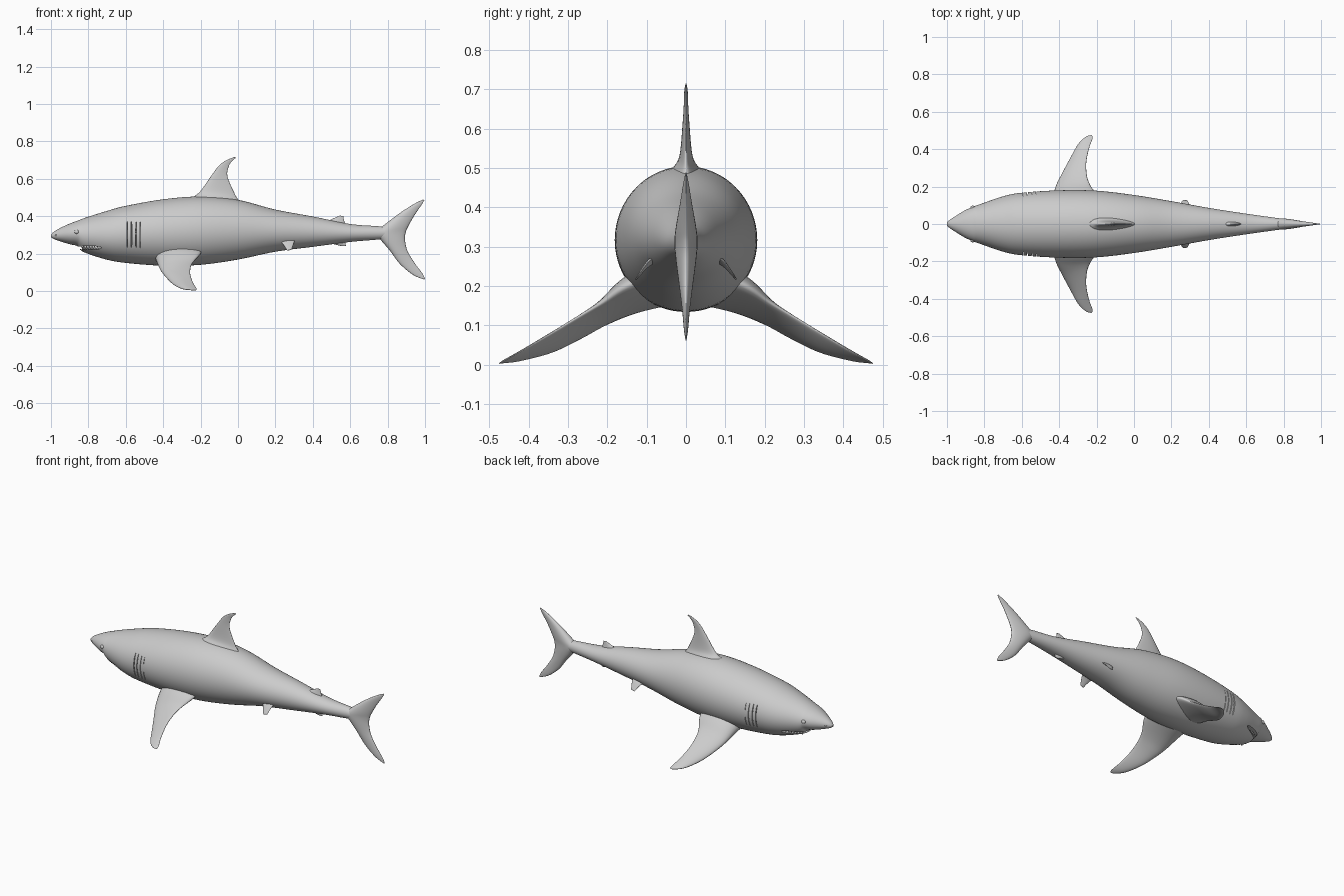
import bpy, bmesh, math
from mathutils import Vector, Matrix

if "Cube" in bpy.data.objects:
    bpy.data.objects.remove(bpy.data.objects["Cube"])


def smooth_rows(rows, n):
    """Catmull-Rom interpolation through rows of numbers."""
    out = []
    for i in range(len(rows) - 1):
        a, b, c, d = (rows[max(i - 1, 0)], rows[i], rows[i + 1], rows[min(i + 2, len(rows) - 1)])
        for k in range(n):
            t = k / n
            out.append([0.5 * (2 * q + (r - p) * t + (2 * p - 5 * q + 4 * r - s) * t * t
                               + (3 * q - p - 3 * r + s) * t ** 3)
                        for p, q, r, s in zip(a, b, c, d)])
    out.append(list(rows[-1]))
    return out


def finish(name, bm):
    bmesh.ops.recalc_face_normals(bm, faces=bm.faces)
    me = bpy.data.meshes.new(name)
    bm.to_mesh(me)
    bm.free()
    me.shade_smooth()
    ob = bpy.data.objects.new(name, me)
    bpy.context.collection.objects.link(ob)
    return ob


def loft(name, rings):
    bm = bmesh.new()
    vs = [[bm.verts.new(p) for p in r] for r in rings]
    for a, b in zip(vs, vs[1:]):
        for i in range(len(a)):
            j = (i + 1) % len(a)
            bm.faces.new((a[i], a[j], b[j], b[i]))
    bm.faces.new(vs[0])
    bm.faces.new(vs[-1])
    return finish(name, bm)


def fin(name, rows, normal=(0, 1, 0), side=1, seg=28):
    """Rows: leading edge xyz, trailing edge xyz, half thickness."""
    n = Vector(normal).normalized()
    rings = []
    for r in smooth_rows(rows, 6):
        lead, trail, h = Vector(r[:3]), Vector(r[3:6]), max(r[6], 0.0008)
        ring = []
        for i in range(seg):
            a = math.tau * i / seg
            p = lead.lerp(trail, (1 - math.cos(a)) / 2)
            p += n * h * math.sin(a) * (1 + 0.35 * math.cos(a))
            ring.append((p.x, p.y * side, p.z))
        rings.append(ring)
    return loft(name, rings)


def flat_fin(name, rows):
    return fin(name, [(a, 0, b, c, 0, d, h) for a, b, c, d, h in rows])


def ellipsoid(bm, loc, radii, u=20, v=14):
    m = Matrix.Translation(loc) @ Matrix.Diagonal((*radii, 1))
    bmesh.ops.create_uvsphere(bm, u_segments=u, v_segments=v, radius=1, matrix=m)


# Body: x, top z, bottom z, half width
body_rows = [(-1, .300, .288, .008), (-.985, .316, .278, .022), (-.95, .337, .265, .045),
             (-.90, .360, .250, .075), (-.86, .375, .240, .092), (-.84, .383, .217, .100),
             (-.80, .397, .198, .114), (-.70, .428, .167, .148), (-.60, .455, .150, .167),
             (-.40, .490, .135, .180), (-.20, .505, .140, .178), (0, .487, .168, .155),
             (.20, .435, .210, .122), (.40, .398, .236, .086), (.60, .358, .262, .055),
             (.75, .346, .275, .034), (.85, .335, .285, .020), (.885, .320, .295, .008)]
rings = []
for x, zt, zb, w in smooth_rows(body_rows, 6):
    rings.append([(x, w * math.cos(math.tau * i / 64),
                   (zt + zb) / 2 + (zt - zb) / 2 * math.sin(math.tau * i / 64)) for i in range(64)])
body = loft("body", rings)

# Cut mouth, gill slits and nostrils
bm = bmesh.new()
ellipsoid(bm, (-.79, 0, .231), (.075, .2, .011), 32, 16)
for s in (1, -1):
    for x in (-.592, -.570, -.545, -.523):
        ellipsoid(bm, (x, s * .153, .302), (.0035, .0215, .072), 12, 24)
    ellipsoid(bm, (-.975, s * .032, .298), (.007, .006, .004), 12, 8)
cutter = finish("cutter", bm)
cutter.hide_render = True
mod = body.modifiers.new("cuts", 'BOOLEAN')
mod.operation, mod.solver, mod.object = 'DIFFERENCE', 'EXACT', cutter
bpy.context.view_layer.objects.active = body
body.select_set(True)
bpy.ops.object.modifier_apply(modifier=mod.name)
bpy.ops.object.shade_smooth_by_angle(angle=math.radians(40))
bpy.data.objects.remove(cutter)

# Mouth lining and teeth
bm = bmesh.new()
ellipsoid(bm, (-.765, 0, .231), (.07, .055, .018))
finish("mouth_lining", bm)
bm = bmesh.new()
for s in (1, -1):
    for i in range(8):
        t = i / 7
        x, y = -.838 + .1 * t, s * (.054 + .045 * t)
        for flip in (0, 1):
            m = (Matrix.Translation((x + flip * .007, y, .226 if flip else .236))
                 @ Matrix.Rotation(math.pi * (1 - flip), 4, 'X'))
            bmesh.ops.create_cone(bm, cap_ends=True, segments=6, radius1=.005, radius2=.0005,
                                  depth=.014, matrix=m)
finish("teeth", bm)

# Eyes
bm = bmesh.new()
for s in (1, -1):
    ellipsoid(bm, (-.862, s * .088, .316), (.013, .010, .011))
finish("eyes", bm)

# Fins on the centre line
flat_fin("dorsal_fin", [(-.30, .455, .06, .43, .06), (-.24, .502, .005, .485, .034),
                        (-.20, .535, -.020, .525, .016), (-.14, .620, -.056, .612, .008),
                        (-.10, .672, -.050, .665, .005), (-.06, .700, -.030, .696, .004),
                        (-.02, .716, -.010, .712, .001)])
flat_fin("second_dorsal_fin", [(.46, .365, .575, .355, .016), (.51, .388, .565, .383, .006),
                               (.545, .403, .563, .400, .001)])
flat_fin("anal_fin", [(.47, .265, .575, .275, .016), (.52, .248, .575, .252, .006),
                      (.558, .239, .577, .241, .001)])
flat_fin("tail_fin", [(.995, .061, 1.0, .065, .001), (.936, .086, .985, .095, .005),
                      (.866, .144, .944, .150, .010), (.813, .214, .907, .212, .018),
                      (.765, .270, .893, .270, .025), (.730, .310, .896, .310, .028),
                      (.775, .348, .910, .345, .025), (.866, .417, .945, .407, .014),
                      (.946, .468, .980, .458, .006), (.990, .489, .996, .485, .001)])

# Paired fins
pectoral = [(-.45, .05, .20, -.18, .05, .24, .060), (-.435, .14, .160, -.20, .15, .20, .042),
            (-.415, .21, .115, -.235, .21, .160, .025), (-.385, .27, .075, -.252, .26, .130, .018),
            (-.345, .345, .036, -.255, .33, .088, .014), (-.30, .425, .013, -.240, .405, .043, .009),
            (-.26, .465, .006, -.223, .452, .016, .004), (-.23, .475, .003, -.221, .470, .006, .001)]
pelvic = [(.19, .05, .275, .305, .06, .28, .016), (.235, .095, .255, .302, .09, .267, .007),
          (.262, .128, .216, .287, .125, .222, .002)]
for s, side in ((1, "left"), (-1, "right")):
    fin("pectoral_fin_" + side, pectoral, (0, .45, .89), s)
    fin("pelvic_fin_" + side, pelvic, (0, .78, .62), s)
